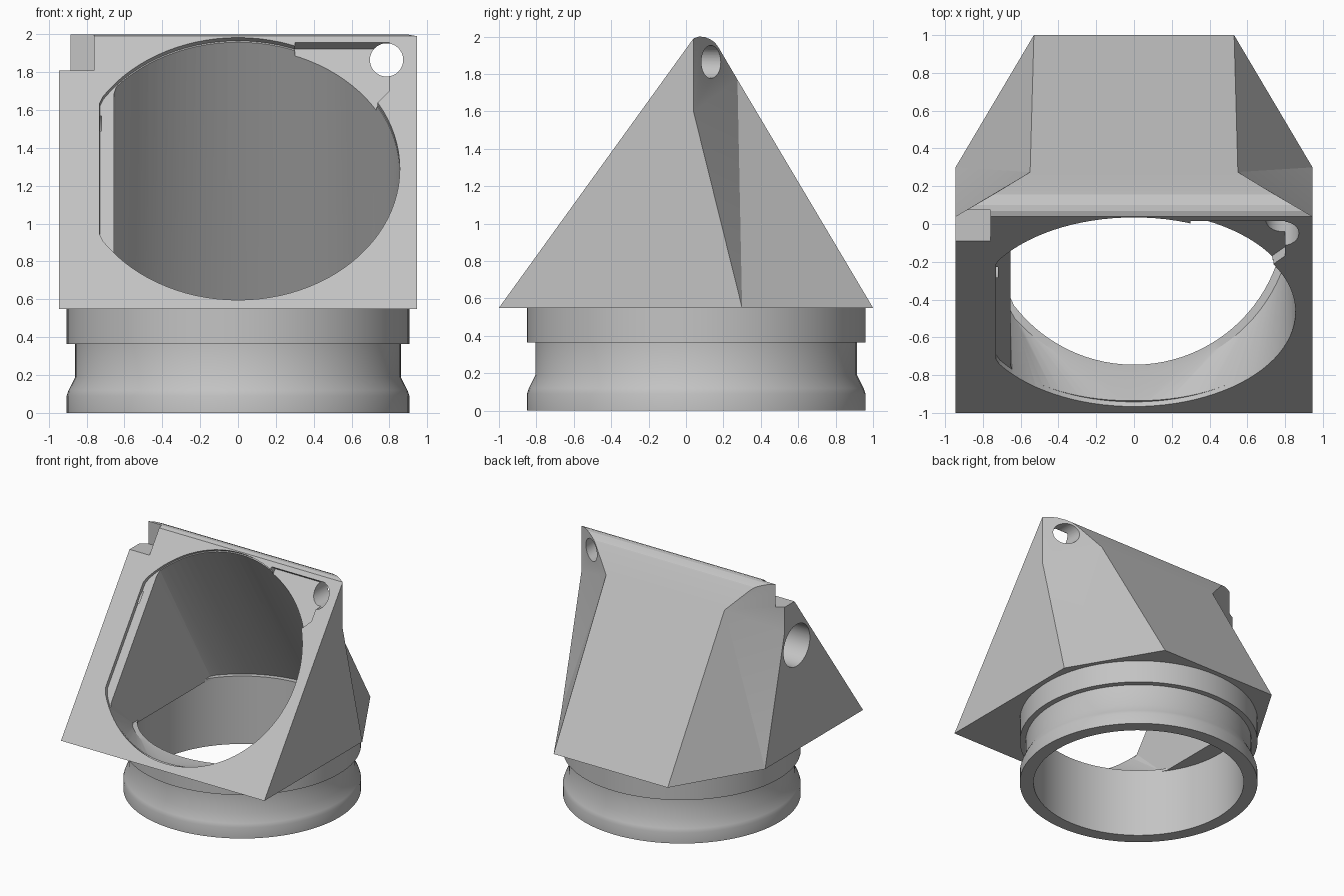
import bpy, bmesh, math
from mathutils import Vector

if "Cube" in bpy.data.objects:
    bpy.data.objects.remove(bpy.data.objects["Cube"])

grey = bpy.data.materials.new("plain grey")
grey.diffuse_color = (0.55, 0.55, 0.55, 1)
grey.use_nodes = True
grey.node_tree.nodes["Principled BSDF"].inputs["Base Color"].default_value = grey.diffuse_color

BASE, AXIS_Y = 0.55, 0.055          # underside of housing, collar centre
SLOPE = Vector((0, 1.04, 1.44)).normalized()
OUT = Vector((0, -SLOPE.z, SLOPE.y))
ORIGIN = Vector((0, -1, BASE))
X, Y, Z = Vector((1, 0, 0)), Vector((0, 1, 0)), Vector((0, 0, 1))


def make(name, bm):
    bmesh.ops.recalc_face_normals(bm, faces=bm.faces[:])
    me = bpy.data.meshes.new(name)
    bm.to_mesh(me)
    bm.free()
    me.materials.append(grey)
    ob = bpy.data.objects.new(name, me)
    bpy.context.collection.objects.link(ob)
    return ob


def hull(name, points):
    bm = bmesh.new()
    vs = [bm.verts.new(p) for p in points]
    res = bmesh.ops.convex_hull(bm, input=vs)
    loose = [v for v in bm.verts if not v.link_faces]
    bmesh.ops.delete(bm, geom=loose, context='VERTS')
    return make(name, bm)


def on_slope(u, v, d):
    """Point on the slanted front: u across, v up the slope, d outward."""
    return ORIGIN + X * u + SLOPE * v + OUT * d


def ring(c, a, b, r, n=96, xmin=-9):
    pts = []
    for i in range(n):
        t = 2 * math.pi * i / n
        p = Vector(c) + a * (r * math.cos(t)) + b * (r * math.sin(t))
        p.x = max(p.x, xmin)
        pts.append(p)
    return pts


def box(x0, x1, y0, y1, z0, z1):
    return [Vector((x, y, z)) for x in (x0, x1) for y in (y0, y1) for z in (z0, z1)]


# Housing: wedge with rounded ridge and faceted back corners
ridge = [(.04, 1.99), (.07, 2.0), (.10, 1.998), (.13, 1.985), (.155, 1.968), (.175, 1.94)]
half = [(.945, -1, BASE), (.945, .3, BASE), (.53, 1, BASE),        # F A B
        (.55, .275, 1.77), (.945, .04, 1.6)]                       # C E
half += [(.945 - 1.71 * (y - .04), y, z) for y, z in ridge]
bm = bmesh.new()
R = [bm.verts.new(p) for p in half]
L = [bm.verts.new((-x, y, z)) for x, y, z in half]
for S in (R, L):
    F, A, B, C, E = S[:5]
    for f in ((F, A, E, S[5]), (A, C, E), (A, B, C), (E, C, *reversed(S[5:]))):
        bm.faces.new(f)
for i in range(5, len(R) - 1):
    bm.faces.new((R[i], R[i + 1], L[i + 1], L[i]))
bm.faces.new((R[0], R[5], L[5], L[0]))
bm.faces.new((R[2], R[3], R[-1], L[-1], L[3], L[2]))
bm.faces.new((R[0], R[1], R[2], L[2], L[1], L[0]))
housing = make("housing", bm)

# Cutters: cavity, opening, bore, notch, cable recess and holes
V0, RAD, WALL = .9127, .855, -.655
cutters = [
    hull("cavity_cutter", ring(on_slope(0, V0, -.01), X, SLOPE, RAD, xmin=WALL)
         + ring((0, AXIS_Y, .57), X, Y, .84, xmin=WALL)),
    hull("opening_cutter", ring(on_slope(0, V0, .1), X, SLOPE, RAD, xmin=-.735)
         + ring(on_slope(0, V0, -.03), X, SLOPE, RAD, xmin=-.73)),
    hull("bore_cutter", ring((0, AXIS_Y, .4), X, Y, .8, xmin=WALL)
         + ring((0, AXIS_Y, .6), X, Y, .8, xmin=WALL)),
    hull("notch_cutter", box(-1.2, -.76, -.6, .075, 1.81, 2.3)),
    hull("recess_cutter", [on_slope(u, v, d) for d in (.1, -.06)
                           for u, v in ((.3, 1.735), (.8, 1.735), (.8, 1.42), (.7, 1.3), (.3, 1.5))]),
    hull("cable_hole_cutter", ring((.785, -.4, 1.865), X, Z, .088, 32)
         + ring((.785, .5, 1.865), X, Z, .088, 32)),
    hull("side_hole_cutter", ring((-1.1, -.12, 1.43), Y, Z, .175, 48)
         + ring((-.72, -.12, 1.43), Y, Z, .175, 48)),
]
bpy.context.view_layer.objects.active = housing
for c in cutters:
    c.hide_render = True
    m = housing.modifiers.new(c.name, 'BOOLEAN')
    m.operation, m.solver, m.object = 'DIFFERENCE', 'EXACT', c
    bpy.ops.object.modifier_apply(modifier=m.name)
for c in cutters:
    bpy.data.objects.remove(c, do_unlink=True)

# Collar: turned ring with a flared foot and a groove
profile = [(.8, 0), (.905, 0), (.905, .09), (.895, .12), (.86, .19), (.86, .365),
           (.905, .365), (.905, BASE), (.8, BASE)]
N = 96
bm = bmesh.new()
loops = [[bm.verts.new(p) for p in ring((0, AXIS_Y, z), X, Y, r, N)] for r, z in profile]
for k, a in enumerate(loops):
    b = loops[(k + 1) % len(loops)]
    for i in range(N):
        j = (i + 1) % N
        bm.faces.new((a[i], a[j], b[j], b[i]))
collar = make("collar", bm)

# Smooth the round surfaces, keep the creases
for ob, deg in ((housing, 15), (collar, 30)):
    bpy.ops.object.select_all(action='DESELECT')
    ob.select_set(True)
    bpy.context.view_layer.objects.active = ob
    bpy.ops.object.shade_smooth_by_angle(angle=math.radians(deg))
